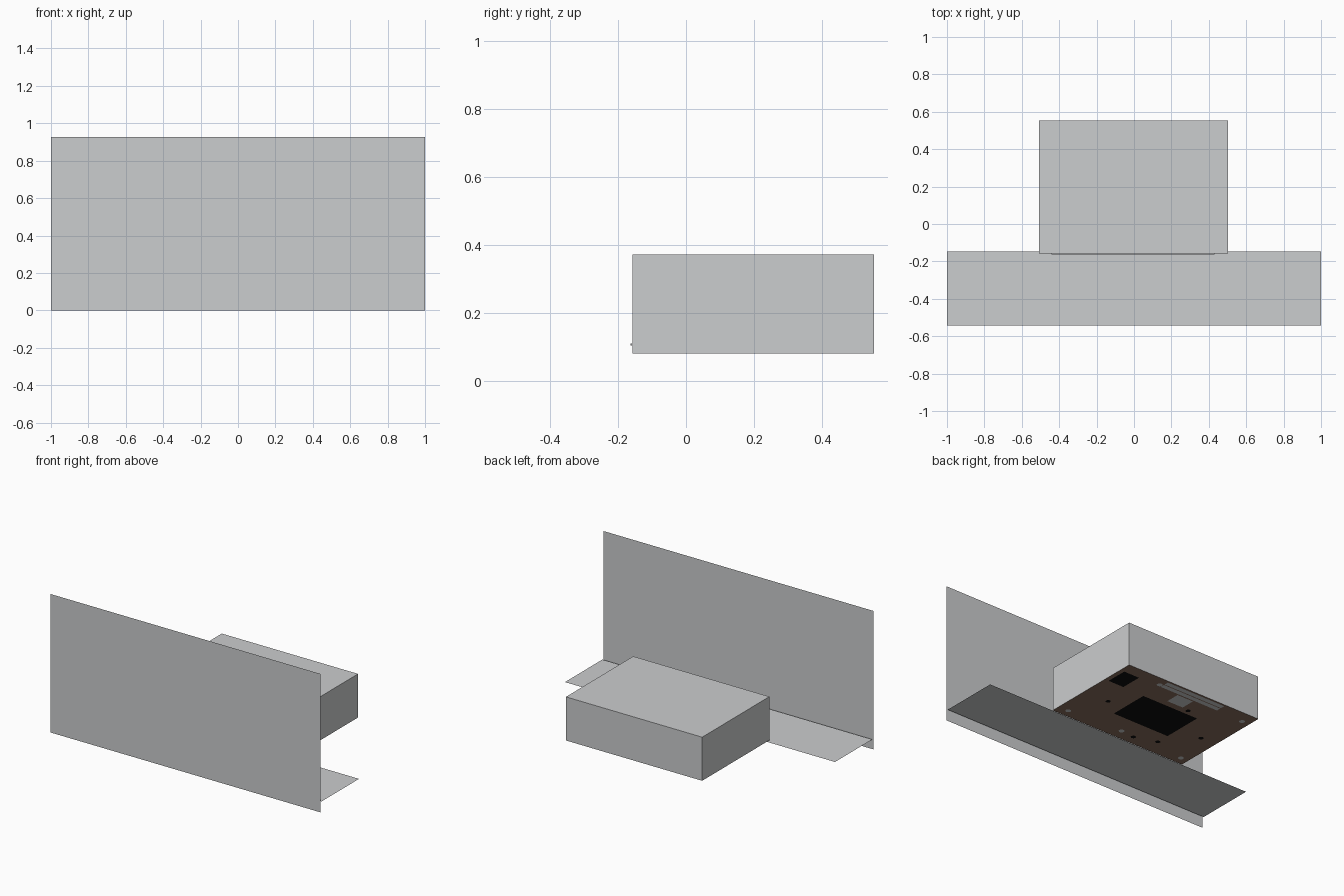
import bpy, bmesh, math

if "Cube" in bpy.data.objects:
    bpy.data.objects.remove(bpy.data.objects["Cube"])


def material(name, rgb):
    m = bpy.data.materials.new(name)
    m.diffuse_color = (*rgb, 1)
    m.use_nodes = True
    m.node_tree.nodes["Principled BSDF"].inputs["Base Color"].default_value = m.diffuse_color
    return m


GREY = material("light_grey", (0.60, 0.61, 0.62))
BROWN = material("board_brown", (0.25, 0.155, 0.11))
BLACK = material("black", (0.004, 0.004, 0.004))


def finish(bm, name, mat):
    me = bpy.data.meshes.new(name)
    bm.to_mesh(me)
    bm.free()
    ob = bpy.data.objects.new(name, me)
    me.materials.append(mat)
    bpy.context.collection.objects.link(ob)
    return ob


def face(name, mat, pts):
    bm = bmesh.new()
    bm.faces.new([bm.verts.new(p) for p in pts])
    return finish(bm, name, mat)


def under_plate(name, mat, x0, x1, y0, y1, z):
    # downward facing rectangle
    return face(name, mat, [(x0, y0, z), (x0, y1, z), (x1, y1, z), (x1, y0, z)])


def under_disc(name, mat, x, y, r, z, n=10):
    ring = [2 * math.pi * i / n for i in range(n)]
    return face(name, mat, [(x + r * math.cos(a), y - r * math.sin(a), z) for a in ring])


# thin upright panel and the thin shelf behind it
face("upright_panel", GREY, [(-1, -.553, 0), (1, -.553, 0), (1, -.553, .927), (-1, -.553, .927)])
face("shelf_sheet", GREY, [(-1, -.543, .07), (1, -.543, .07), (1, -.148, .07), (-1, -.148, .07)])

# case: a box open at the bottom, closed by the board
X0, X1, Y0, Y1, Z0, Z1 = -.507, .502, -.158, .553, .08, .372
bm = bmesh.new()
bmesh.ops.create_cube(bm, size=1)
for v in bm.verts:
    v.co = (X1 if v.co.x > 0 else X0, Y1 if v.co.y > 0 else Y0, Z1 if v.co.z > 0 else Z0)
bmesh.ops.delete(bm, geom=[f for f in bm.faces if f.normal.z < -.5], context='FACES_ONLY')
finish(bm, "case_shell", GREY)
under_plate("board", BROWN, X0, X1, Y0, Y1, Z0)

# thin strip on the front of the case
bm = bmesh.new()
bmesh.ops.create_cube(bm, size=1)
for v in bm.verts:
    v.co = (v.co.x * .87 - .005, -.161 + v.co.y * .005, .107 + v.co.z * .006)
finish(bm, "front_strip", GREY)

# flat parts under the board
Z = Z0 - .002
under_plate("main_block", BLACK, -.22, .20, .05, .325, Z)
under_plate("corner_block", BLACK, .36, .475, .33, .475, Z)
for i, y in enumerate((.475, .512)):
    under_plate(f"slot_strip_{i}", GREY, -.25, .19, y, y + .03, Z)
under_plate("slot_tab", GREY, -.07, .05, .37, .465, Z)

# fixings and holes
for i, (x, y) in enumerate([(.43, -.10), (.21, .49), (-.45, .47), (-.45, -.10), (.03, -.08)]):
    under_disc(f"fixing_{i}", GREY, x, y, .018, Z)
for i, (x, y) in enumerate([(.32, .14), (-.12, .36), (-.07, -.09), (-.22, -.04), (-.39, .16)]):
    under_disc(f"hole_{i}", BLACK, x, y, .016, Z)
